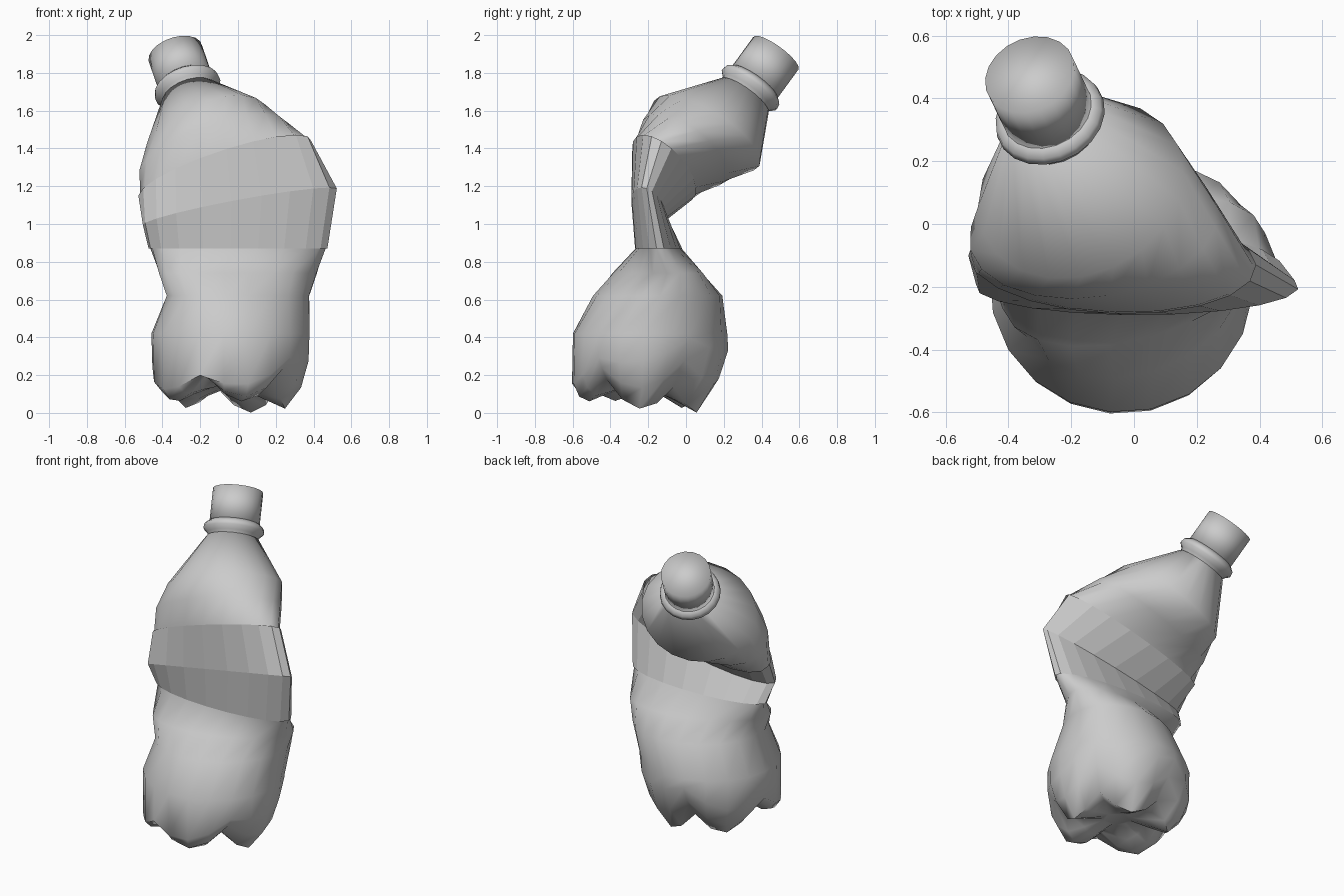
import bpy, bmesh, math
from mathutils import Vector

if "Cube" in bpy.data.objects:
    bpy.data.objects.remove(bpy.data.objects["Cube"])

SIDES = 20
PHASE = math.radians(-77)      # first foot of the base

mat = bpy.data.materials.new("bottle_grey")
mat.use_nodes = True
GREY = (0.6, 0.6, 0.6, 1)
mat.diffuse_color = GREY
mat.node_tree.nodes["Principled BSDF"].inputs["Base Color"].default_value = GREY


def ring(center, u, v, scale=1.0):
    """Elliptical ring spanned by the half axes u and v."""
    c, u, v = Vector(center), Vector(u) * scale, Vector(v) * scale
    angles = [PHASE + math.tau * i / SIDES for i in range(SIDES)]
    return [c + u * math.cos(a) + v * math.sin(a) for a in angles]


def loft(name, rings, capped, smooth_angle):
    """Skin a list of rings with quads and optional end caps."""
    bm = bmesh.new()
    loops = [[bm.verts.new(p) for p in r] for r in rings]
    for a, b in zip(loops, loops[1:]):
        for i in range(SIDES):
            j = (i + 1) % SIDES
            bm.faces.new((a[i], a[j], b[j], b[i]))
    if capped:
        bm.faces.new(loops[0])
        bm.faces.new(loops[-1])
    bmesh.ops.recalc_face_normals(bm, faces=bm.faces)
    mesh = bpy.data.meshes.new(name)
    bm.to_mesh(mesh)
    bm.free()
    mesh.materials.append(mat)
    obj = bpy.data.objects.new(name, mesh)
    bpy.context.collection.objects.link(obj)
    bpy.ops.object.select_all(action="DESELECT")
    obj.select_set(True)
    bpy.context.view_layer.objects.active = obj
    if smooth_angle:
        bpy.ops.object.shade_smooth_by_angle(angle=math.radians(smooth_angle))


def base_ring(center, radius, notch, slope_x, slope_y):
    """Tilted ring of the five-footed base, raised between the feet."""
    pts = ring(center, (radius, 0, radius * slope_x), (0, radius, radius * slope_y))
    for i, p in enumerate(pts):
        p.z += notch * (1 - abs(math.cos(2.5 * math.tau * i / SIDES)))
    return pts


# Crushed waist: lower edge, fold line and upper edge of the label
waist = [
    ((0.0, -0.145, 0.87), (0.475, 0, 0), (0, 0.125, 0)),
    ((0.01, -0.20, 1.09), (0.515, 0.0, 0.095), (0, 0.09, -0.04)),
    ((-0.07, -0.115, 1.295), (0.455, 0, 0.135), (-0.05, 0.17, -0.115)),
]

# Neck axis and the directions across it
axis = Vector((-0.27, 0.57, 0.78)).normalized()
side = Vector((0.96, 0.15, 0.22))
side = (side - axis * side.dot(axis)).normalized()
back = axis.cross(side)


def neck_ring(t, radius):
    return ring(Vector((-0.27, 0.345, 1.725)) + axis * t, side * radius, back * radius)


# Bottle body, from the hollow of the base to the neck
body = [
    base_ring((-0.06, -0.23, 0.13), 0.08, 0, -0.05, -0.1),
    base_ring((-0.06, -0.23, 0.08), 0.20, 0.07, -0.05, -0.1),
    base_ring((-0.05, -0.22, 0.035), 0.30, 0.13, -0.05, -0.1),
    base_ring((-0.04, -0.20, 0.11), 0.375, 0.13, 0.07, 0.08),
    base_ring((-0.04, -0.19, 0.22), 0.415, 0.08, 0.15, 0.2),
    ring((-0.04, -0.19, 0.42), (0.42, 0, 0), (0, 0.41, 0)),
    ring((0.0, -0.15, 0.62), (0.38, 0.04, 0), (0.03, 0.34, 0)),
    ring((0.0, -0.15, 0.74), (0.42, 0.07, 0), (0.04, 0.23, 0)),
]
body += [ring(*w, scale=0.98) for w in waist]
body += [
    ring((-0.13, -0.01, 1.39), (0.385, 0.09, 0.09), (-0.09, 0.21, -0.17)),
    ring((-0.17, 0.11, 1.48), (0.30, 0.16, 0.03), (-0.13, 0.235, -0.20)),
    neck_ring(-0.06, 0.155),
]
loft("bottle_body", body, True, 60)

# Label wrapped round the fold
loft("label_band", [ring(*w) for w in waist], False, 0)

# Neck lip and closed cap
lip = [neck_ring(t, r) for t, r in
       ((-0.08, 0.14), (-0.04, 0.155), (-0.015, 0.18), (0.01, 0.175), (0.03, 0.15))]
loft("neck_lip", lip, True, 60)
loft("cap", [neck_ring(0.02, 0.148), neck_ring(0.23, 0.148)], True, 120)
